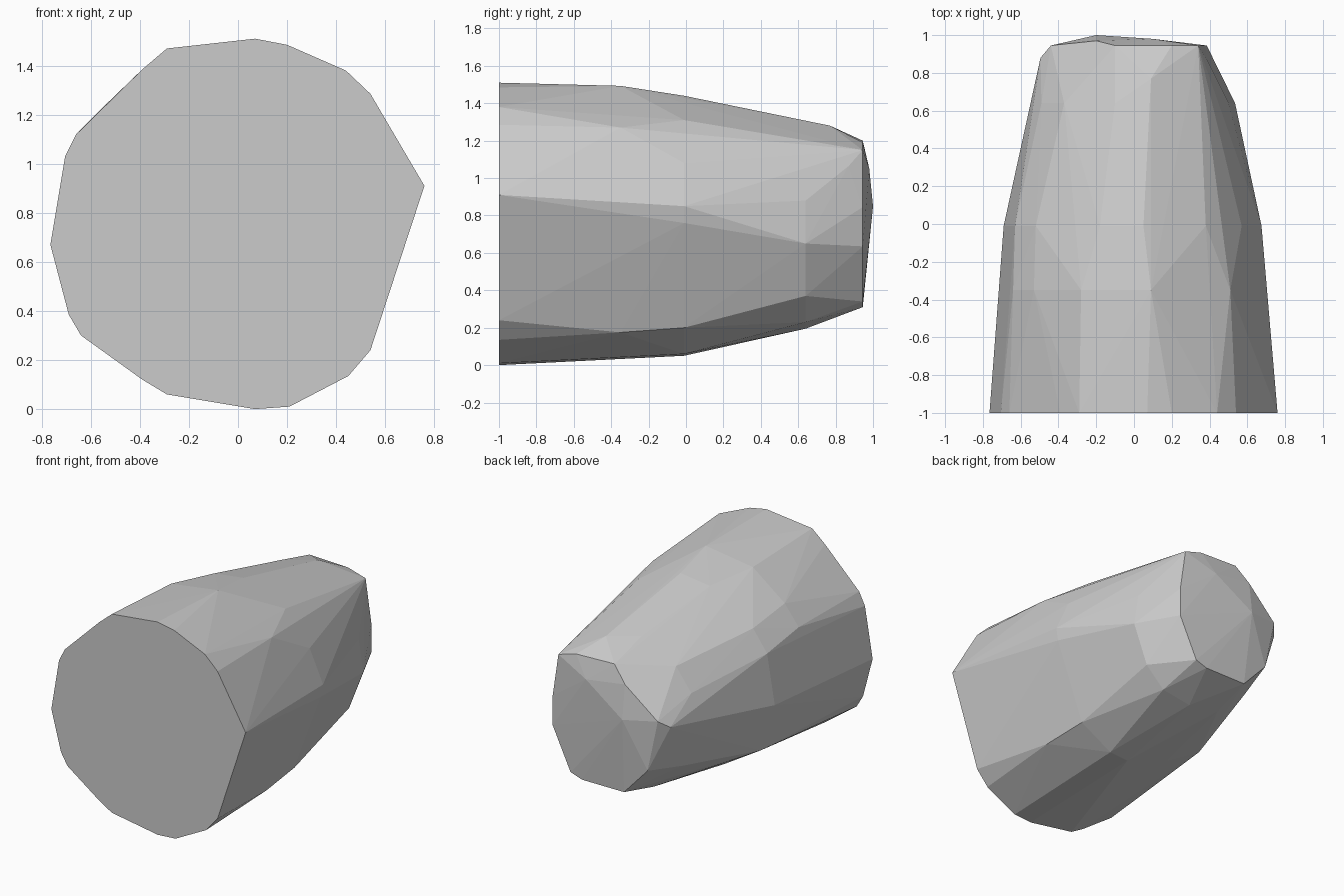
import bpy, bmesh

# Cross-sections (x, z) keyed by their depth y
sections = {
    # flat front face
    -1.0: [(.07, 0), (.21, .01), (.45, .135), (.54, .24), (.76, .91), (.54, 1.285),
           (.44, 1.38), (.2, 1.485), (.07, 1.51), (-.29, 1.47), (-.39, 1.385),
           (-.66, 1.12), (-.705, 1.03), (-.765, .67), (-.69, .385), (-.64, .3),
           (-.39, .12), (-.29, .06)],
    # slight swell along the top
    -.35: [(-.64, 1.11), (-.53, 1.25), (-.28, 1.44), (.09, 1.493), (.51, 1.27), (.47, .175)],
    # middle
    -.01: [(-.69, .7), (-.63, 1.05), (-.52, 1.2), (-.18, 1.41), (.05, 1.44), (.38, 1.31),
           (.57, 1.08), (.675, .85), (.66, .76), (.45, .2), (.2, .06),
           (.05, .05), (-.3, .18), (-.58, .35)],
    # narrowing shoulder
    .64: [(-.49, .98), (-.37, 1.14), (-.1, 1.28), (.38, 1.16), (.5, .88),
          (.535, .65), (.425, .37), (.28, .23), (.05, .195), (-.2, .24), (-.43, .45)],
    # rim of the blunt end
    .945: [(.385, .845), (.34, 1.15), (.2, 1.19), (-.1, 1.2), (-.44, .88), (-.36, .51),
           (-.175, .31), (.155, .31), (.245, .34), (.385, .635)],
}
# peaks of the faceted end cap and single shoulder corners
corners = [(-.2, .97, 1.09), (-.2, 1, .85), (.1, .98, 1.05),
           (-.495, .88, .83), (.385, .87, 1.065), (.09, .77, 1.28)]

# Tapered faceted body
bm = bmesh.new()
for y, profile in sections.items():
    for x, z in profile:
        bm.verts.new((x, y, z))
for p in corners:
    bm.verts.new(p)
bmesh.ops.convex_hull(bm, input=bm.verts[:])
bmesh.ops.delete(bm, geom=[v for v in bm.verts if not v.link_faces], context='VERTS')
bmesh.ops.dissolve_limit(bm, angle_limit=.01, verts=bm.verts[:], edges=bm.edges[:])
bmesh.ops.recalc_face_normals(bm, faces=bm.faces[:])

mesh = bpy.data.meshes.new("tapered_body")
bm.to_mesh(mesh)
bm.free()
bpy.context.collection.objects.link(bpy.data.objects.new("tapered_body", mesh))
